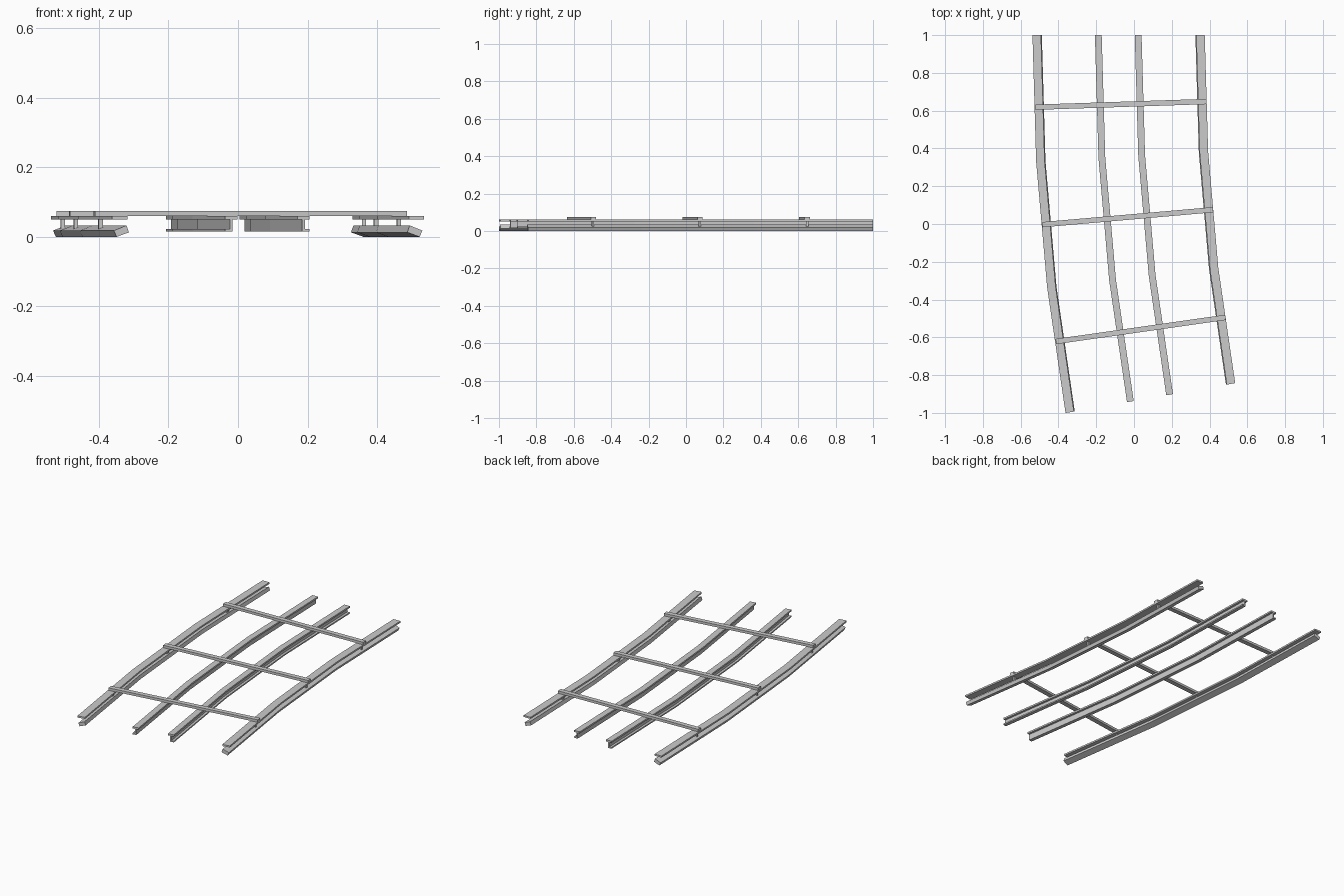
import bpy, bmesh, math
from mathutils import Vector

if "Cube" in bpy.data.objects:
    bpy.data.objects.remove(bpy.data.objects["Cube"])

# All rails are concentric arcs, described by their x position at the back end
R = 11.5
X_LEFT = -0.515
CENTRE_X = X_LEFT + R
SWEEP = math.radians(10)
SEGMENTS = 3


def on_curve(x, angle, z):
    r = CENTRE_X - x
    return Vector((CENTRE_X - r * math.cos(angle), 1 - r * math.sin(angle), z))


def on_track(x, t, z):
    # point on the straight-segment rail at fraction t of the sweep
    i = min(int(t * SEGMENTS), SEGMENTS - 1)
    a = on_curve(x, SWEEP * i / SEGMENTS, z)
    b = on_curve(x, SWEEP * (i + 1) / SEGMENTS, z)
    return a.lerp(b, t * SEGMENTS - i)


def finish(name, bm):
    bmesh.ops.recalc_face_normals(bm, faces=bm.faces)
    mesh = bpy.data.meshes.new(name)
    bm.to_mesh(mesh)
    bm.free()
    obj = bpy.data.objects.new(name, mesh)
    bpy.context.collection.objects.link(obj)
    return obj


def sweep(name, x, profile, side=1):
    # profile: (offset towards the track middle, z); side mirrors it
    bm = bmesh.new()
    rings = [[bm.verts.new(on_curve(x + side * u, SWEEP * i / SEGMENTS, z)) for u, z in profile]
             for i in range(SEGMENTS + 1)]
    n = len(profile)
    for a, b in zip(rings, rings[1:]):
        for k in range(n):
            bm.faces.new((a[k], a[(k + 1) % n], b[(k + 1) % n], b[k]))
    bm.faces.new(rings[0])
    bm.faces.new(rings[-1])
    return finish(name, bm)


def bar(name, start, end, width, z0, z1):
    # flat box between two plan points
    along = (end - start).normalized()
    across = Vector((-along.y, along.x, 0)) * width / 2
    bm = bmesh.new()
    base = [start - across, end - across, end + across, start + across]
    low = [bm.verts.new((p.x, p.y, z0)) for p in base]
    high = [bm.verts.new((p.x, p.y, z1)) for p in base]
    bm.faces.new(low)
    bm.faces.new(high)
    for k in range(4):
        bm.faces.new((low[k], low[(k + 1) % 4], high[(k + 1) % 4], high[k]))
    return finish(name, bm)


# Cross-sections
outer_flange = [(-0.0225, 0.05), (0.0225, 0.05), (0.0225, 0.06), (-0.0225, 0.06)]
tilted_rail = [(-0.009, 0.0), (0.027, 0.013), (0.02, 0.033), (-0.017, 0.018)]
inner_beam = [(-0.018, 0.015), (0.004, 0.015), (0.004, 0.05), (0.018, 0.05),
              (0.018, 0.06), (-0.018, 0.06), (-0.018, 0.05), (-0.004, 0.05),
              (-0.004, 0.023), (-0.018, 0.023)]

outer_x = {"left": X_LEFT, "right": 0.352}
inner_x = {"left": -0.189, "right": 0.022}
CROSS = (0.19, 0.5, 0.81)

# Outer and inner rails, mirrored left to right
for label, side in (("left", 1), ("right", -1)):
    sweep(f"outer_flange_{label}", outer_x[label], outer_flange, side)
    sweep(f"outer_tilted_rail_{label}", outer_x[label], tilted_rail, side)
    sweep(f"inner_beam_{label}", inner_x[label], inner_beam, side)

# Cross ties and the small posts that carry the tilted rails
for n, t in enumerate(CROSS, 1):
    a = on_track(outer_x["left"] - 0.018, t, 0)
    b = on_track(outer_x["right"] + 0.022, t, 0)
    bar(f"cross_tie_{n}", a, b, 0.028, 0.06, 0.075)
    for label in outer_x:
        p = on_track(outer_x[label], t, 0)
        d = (b - a).normalized() * 0.006
        bar(f"hanger_post_{label}_{n}", p - d, p + d, 0.012, 0.018, 0.052)
